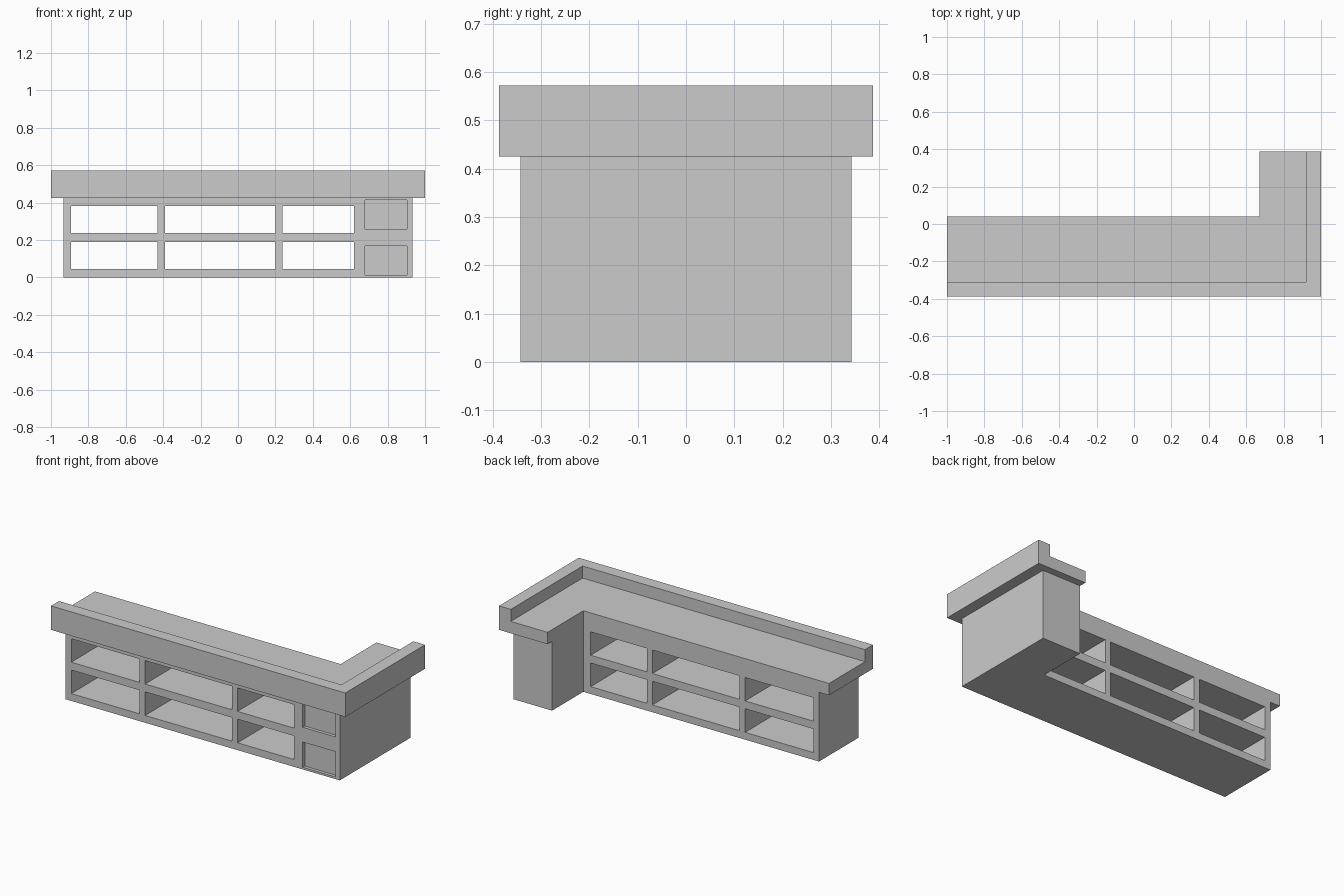
import bpy, bmesh

if "Cube" in bpy.data.objects:
    bpy.data.objects.remove(bpy.data.objects["Cube"])


def new_object(name, bm):
    bmesh.ops.recalc_face_normals(bm, faces=bm.faces)
    mesh = bpy.data.meshes.new(name)
    bm.to_mesh(mesh)
    bm.free()
    obj = bpy.data.objects.new(name, mesh)
    bpy.context.collection.objects.link(obj)
    return obj


def add_box(bm, x0, x1, y0, y1, z0, z1):
    v = bmesh.ops.create_cube(bm, size=1)["verts"]
    bmesh.ops.scale(bm, vec=(x1 - x0, y1 - y0, z1 - z0), verts=v)
    bmesh.ops.translate(bm, vec=((x0 + x1) / 2, (y0 + y1) / 2, (z0 + z1) / 2), verts=v)


FRONT, BACK = -0.343, 0.04      # long cabinet front and back
INNER_X = 0.67                  # inner side of the short leg
SLAB_Z, LEDGE_Z, RIM_Z = 0.425, 0.498, 0.572

# L-shaped cabinet body
outline = [(-0.932, FRONT), (0.932, FRONT), (0.932, 0.343),
           (INNER_X, 0.343), (INNER_X, BACK), (-0.932, BACK)]
bm = bmesh.new()
base = bm.faces.new([bm.verts.new((x, y, 0)) for x, y in outline])
top = bmesh.ops.extrude_face_region(bm, geom=[base])["geom"]
bmesh.ops.translate(bm, vec=(0, 0, SLAB_Z),
                    verts=[g for g in top if isinstance(g, bmesh.types.BMVert)])
cabinet = new_object("cabinet", bm)

# Cutters: open shelves right through, shallow recessed panels on the right
bm = bmesh.new()
for z0, z1 in ((0.045, 0.19), (0.238, 0.382)):
    for x0, x1 in ((-0.893, -0.43), (-0.391, 0.2), (0.237, 0.62)):
        add_box(bm, x0, x1, FRONT - 0.1, BACK + 0.1, z0, z1)
for z0, z1 in ((0.013, 0.168), (0.259, 0.414)):
    add_box(bm, 0.68, 0.904, FRONT - 0.1, FRONT + 0.02, z0, z1)
cutter = new_object("opening_cutter", bm)
cutter.hide_render = True
cutter.display_type = 'WIRE'

mod = cabinet.modifiers.new("openings", 'BOOLEAN')
mod.operation = 'DIFFERENCE'
mod.solver = 'EXACT'
mod.object = cutter
bpy.context.view_layer.objects.active = cabinet
bpy.ops.object.modifier_apply(modifier=mod.name)
bpy.data.objects.remove(cutter)

# Countertop with raised outer rim: stepped section mitred around the corner
stations = [  # outer edge, rim inner edge, slab inner edge
    [(-1, -0.387), (-1, -0.31), (-1, BACK)],
    [(1, -0.387), (0.92, -0.31), (INNER_X, BACK)],
    [(1, 0.387), (0.92, 0.387), (INNER_X, 0.387)],
]
section = [(0, SLAB_Z), (0, RIM_Z), (1, RIM_Z), (1, LEDGE_Z), (2, LEDGE_Z), (2, SLAB_Z)]
bm = bmesh.new()
rings = [[bm.verts.new((*s[i], z)) for i, z in section] for s in stations]
for a, b in zip(rings, rings[1:]):
    for i in range(len(section)):
        j = (i + 1) % len(section)
        bm.faces.new((a[i], a[j], b[j], b[i]))
bm.faces.new(rings[0])
bm.faces.new(rings[-1])
new_object("countertop", bm)
